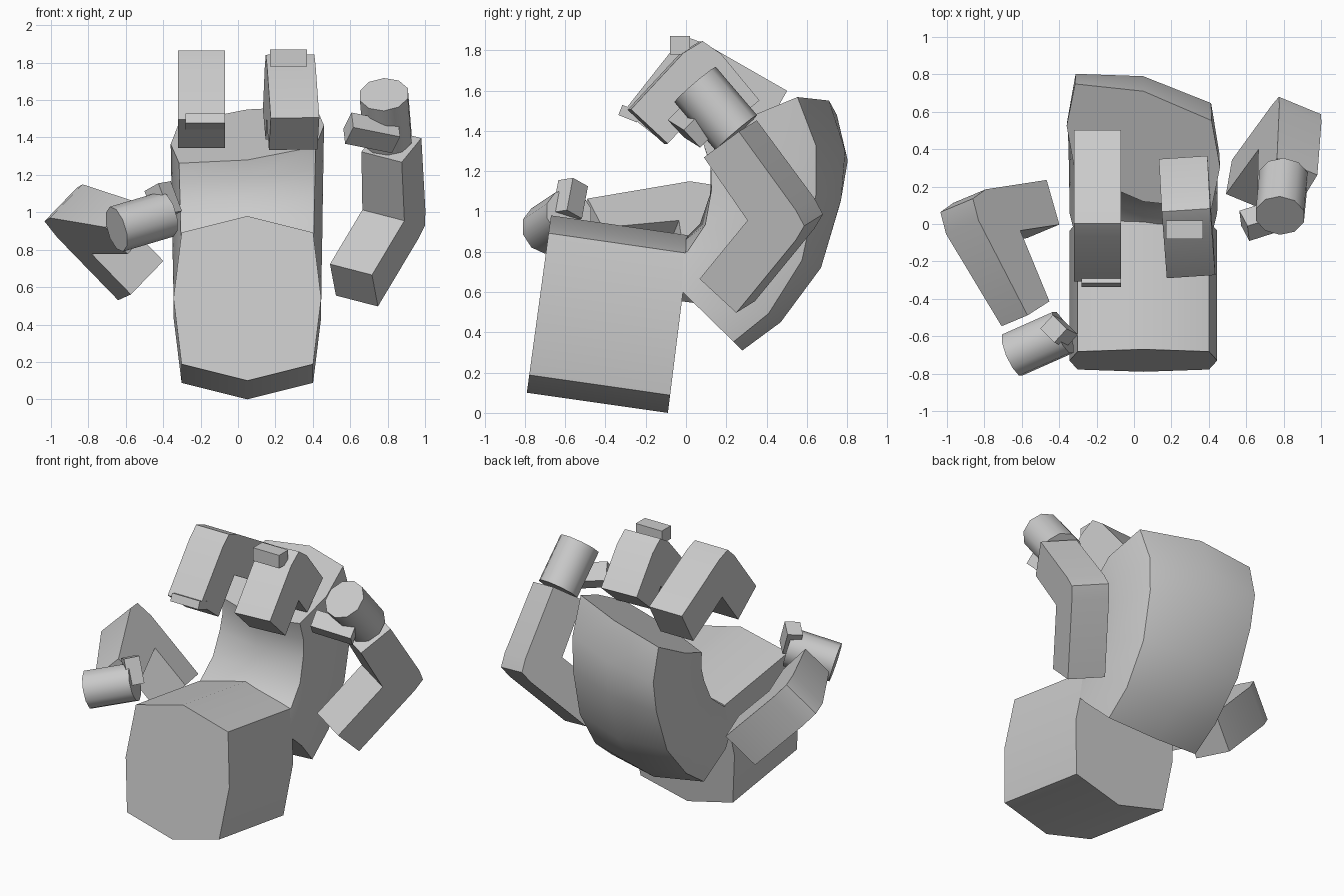
import bpy, bmesh, math
from mathutils import Vector as V

if "Cube" in bpy.data.objects:
    bpy.data.objects.remove(bpy.data.objects["Cube"])


def solid(name, rings):
    """Join equal-length rings of points into a capped solid."""
    bm = bmesh.new()
    rows = [[bm.verts.new(p) for p in r] for r in rings]
    n = len(rows[0])
    for a, b in zip(rows, rows[1:]):
        for i in range(n):
            j = (i + 1) % n
            bm.faces.new((a[i], a[j], b[j], b[i]))
    bm.faces.new(rows[0])
    bm.faces.new(rows[-1])
    bmesh.ops.recalc_face_normals(bm, faces=bm.faces)
    me = bpy.data.meshes.new(name)
    bm.to_mesh(me)
    bm.free()
    ob = bpy.data.objects.new(name, me)
    bpy.context.collection.objects.link(ob)
    bpy.ops.object.select_all(action='DESELECT')
    ob.select_set(True)
    bpy.context.view_layer.objects.active = ob
    bpy.ops.object.shade_smooth_by_angle(angle=math.radians(38))
    return ob


OCTAGON = [(0, -1), (.89, -.80), (1, 0), (.89, .80), (0, 1), (-.89, .80), (-1, 0), (-.89, -.80)]


def barrel(name, stations, half=.395, cx=.05):
    """Eight-sided loft; each station is (near y,z), (far y,z), twist."""
    rings = []
    for a, b, k in stations:
        a, b = V((0, *a)), V((0, *b))
        mid, d = (a + b) / 2, (b - a) / 2
        rings.append([mid + d * t + V((cx + s * (half + .015 * k), -.11 * s * k, .05 * s * k))
                      for s, t in OCTAGON])
    return solid(name, rings)


def limb(name, start, joint, end, width=.25, thick=.25, taper=1):
    """Bent box with a rounded outer joint, a sharp inner one and a tapered end."""
    p0, p1, p2 = V(start), V(joint), V(end)
    d0, d1 = (p1 - p0).normalized(), (p2 - p1).normalized()
    h = d0.cross(d1).normalized()
    out = p1 - (p0 + p2) / 2
    v0, v1 = h.cross(d0), h.cross(d1)
    if v0.dot(out) < 0:
        v0, v1 = -v0, -v1
    t, e = thick / 2, thick / 2 * taper
    bis = (v0 + v1).normalized()
    prof = [(p0 + v0 * t, 1), (p1 + v0 * t, 1), (p1 + bis * t * 1.15, 1), (p1 + v1 * t, 1),
            (p2 + v1 * e, taper), (p2 - v1 * e, taper),
            (p1 - bis * t / bis.dot(v0), 1), (p0 - v0 * t, 1)]
    return solid(name, [[p + h * s * k * width / 2 for p, k in prof] for s in (-1, 1)])


def bar(name, a, b, rx, ry, sides, side_hint=(1, 0, 0)):
    """Straight prism from a to b with an elliptical section."""
    a, b = V(a), V(b)
    d = (b - a).normalized()
    v = d.cross(V(side_hint)).normalized()
    u = v.cross(d)
    ang = [math.tau * (i + .5) / sides for i in range(sides)]
    return solid(name, [[c + u * rx * math.cos(q) + v * ry * math.sin(q) for q in ang]
                        for c in (a, b)])


# Head and curved, twisted torso
barrel("head", [((-.79, .1), (-.67, .98), 0), ((-.09, 0), (.02, .88), 0)])
barrel("torso", [((-.16, .74), (.28, .31), 0), ((-.03, .84), (.47, .45), .1),
                 ((.07, .94), (.67, .72), .35), ((.12, 1.08), (.77, 1.06), .6),
                 ((.135, 1.18), (.79, 1.3), .8), ((.12, 1.28), (.71, 1.55), 1)])

# Arms
limb("right_arm", (.62, .205, .61), (.835, .50, .97), (.82, .22, 1.36), .25, .25, .96)
limb("left_arm", (-.52, .08, .635), (-.845, .03, .97), (-.58, -.48, .92), .26, .25, .8)

# Hands with thumbs
bar("right_hand", (.78, .045, 1.63), (.80, .25, 1.39), .135, .135, 10)
bar("right_thumb", (.59, -.01, 1.45), (.84, .07, 1.40), .09, .08, 4, (0, 1, -1))
bar("left_hand", (-.65, -.70, .91), (-.38, -.58, .99), .125, .125, 10, (0, 1, 0))
bar("left_thumb", (-.43, -.56, 1.14), (-.37, -.59, .98), .07, .08, 4, (1, 1, 0))

# Legs, thigh to knee to shin
limb("left_leg", (-.195, .44, 1.49), (-.195, .03, 1.725), (-.195, -.21, 1.42), .25, .25)
limb("right_leg", (.27, .26, 1.47), (.28, .07, 1.70), (.30, -.19, 1.42), .26, .25)
bar("left_foot", (-.175, -.27, 1.51), (-.175, -.29, 1.46), .15, .07, 4)
bar("right_knee_tab", (.27, -.03, 1.78), (.27, -.03, 1.87), .14, .07, 4)
